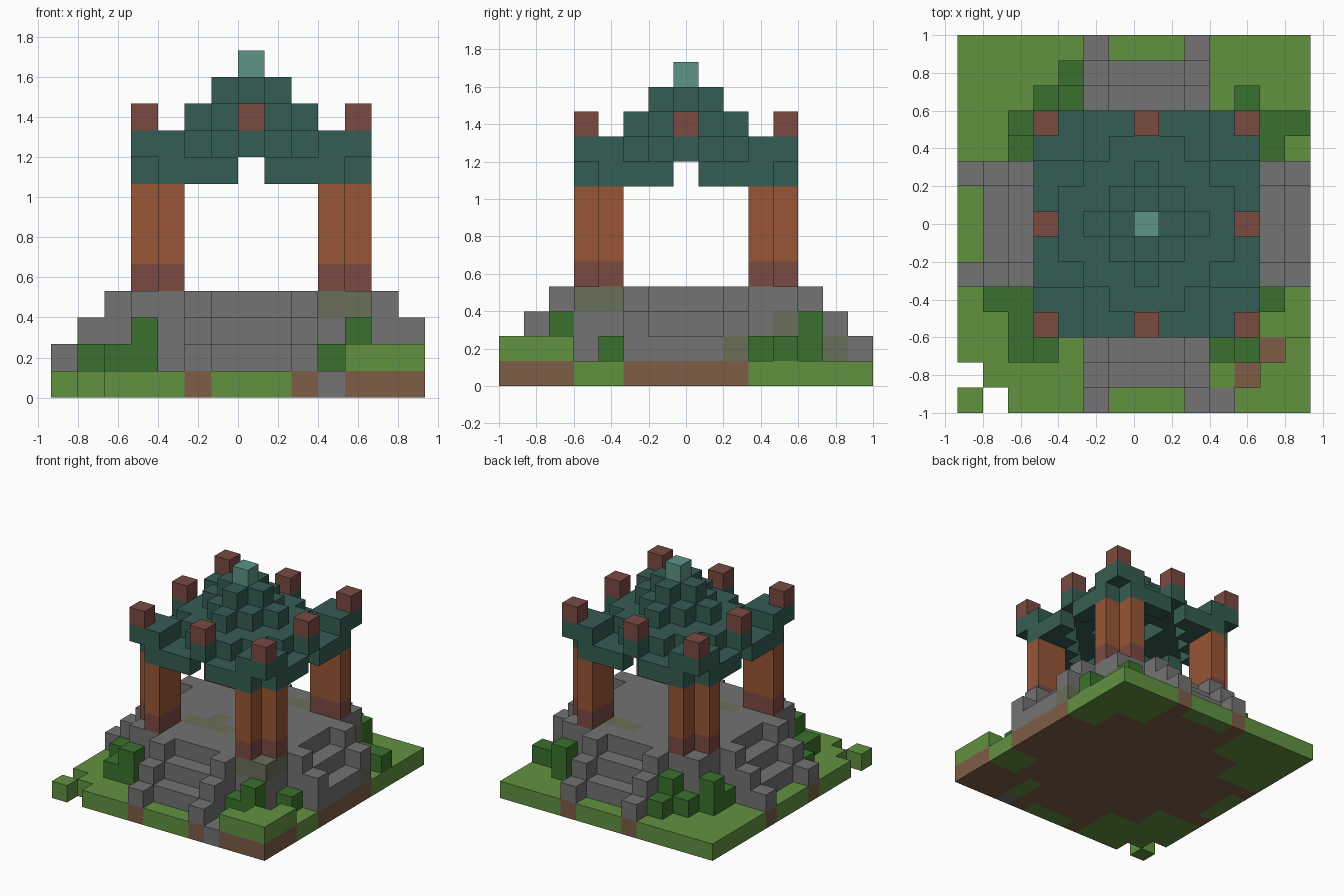
import bpy
import bmesh
from mathutils import Vector

cube = bpy.data.objects.get("Cube")
if cube:
    bpy.data.objects.remove(cube, do_unlink=True)

S = 2 / 15  # edge of one block


def linear(c):
    c /= 255
    return c / 12.92 if c <= 0.04045 else ((c + 0.055) / 1.055) ** 2.4


def material(name, *rgb):
    mat = bpy.data.materials.new(name)
    mat.use_nodes = True
    colour = [linear(c) for c in rgb] + [1]
    mat.diffuse_color = colour
    mat.node_tree.nodes["Principled BSDF"].inputs["Base Color"].default_value = colour
    return mat


MATS = {
    "grass": material("grass", 98, 145, 64),
    "bush": material("bush green", 58, 113, 46),
    "dirt": material("dirt brown", 125, 93, 70),
    "stone": material("stone grey", 115, 115, 115),
    "moss": material("mossy stone", 106, 110, 88),
    "wood": material("orange wood", 152, 86, 54),
    "red": material("dark red wood", 122, 74, 66),
    "teal": material("teal tiles", 53, 93, 83),
    "jade": material("light jade", 93, 148, 134),
}

# Blocks are keyed by (u, v, level), with u and v counted from the pavilion's middle
parts = {}
PLAN = [(u, v) for u in range(-7, 7) for v in range(-7, 8)]


def put(part, colour, u, v, level):
    parts.setdefault(part, {})[(u, v, level)] = colour


def far_near(u, v):
    return max(abs(u), abs(v)), min(abs(u), abs(v))


def stone_height(u, v):
    a, b = far_near(u, v)
    if a <= 4:
        return 3          # square platform
    if b == 2:
        return 8 - a      # stair rails
    if b < 2:
        return 7 - a      # stair treads
    return 0


def raised_bank(u, v):
    return u - v >= 11 and u >= 4 and v <= -5


# Ground slab, stone platform and raised grass corner
for u, v in PLAN:
    if (u, v) in ((-6, -7), (-7, -6)):
        continue
    h = stone_height(u, v)
    corner = u >= 4 and v <= -5
    put("ground", "dirt" if h or corner else "grass", u, v, 0)
    for level in range(1, h + 1):
        put("stone_platform", "stone", u, v, level)
    if raised_bank(u, v):
        put("grass_bank", "grass", u, v, 1)
parts["ground"][(3, -7, 0)] = "stone"

# Mossy stones
MOSS = [(3, -4, 3), (4, -4, 3), (4, -3, 3), (4, 4, 2), (2, 6, 1), (6, 2, 1),
        (-2, -2, 3), (-1, -2, 3), (0, -2, 3), (-1, -1, 3), (1, 3, 3), (2, 3, 3)]
for cell in MOSS:
    parts["stone_platform"][cell] = "moss"

# Bushes by height
BUSHES = {
    1: [(-3, 6), (-4, 5), (-5, 3), (5, 4), (6, 4), (5, 3), (5, -3), (3, -5),
        (-6, -3), (-5, -3), (-5, -4), (-5, -5)],
    2: [(-3, 5), (-5, 4), (4, 5), (4, -5), (-4, -5)],
}
for height, spots in BUSHES.items():
    for u, v in spots:
        for level in range(1, height + 1):
            put("bushes", "bush", u, v, level)

for u, v in PLAN:
    a, b = far_near(u, v)
    if a > 4:
        continue
    # Corner pillars with a notched outer corner
    if b == 3:
        for level in range(4, 8):
            put("pillars", "red" if level == 4 else "wood", u, v, level)
    # Eaves, lifted at the corners and the middle of each side
    if (a == 4 and 1 <= b <= 3) or (a == 3 and b >= 2):
        put("roof", "teal", u, v, 8)
    if a == 2 or (a == 3 and b <= 1) or (a == 4 and b == 0) or b >= 3:
        put("roof", "teal", u, v, 9)
    # Stepped crown
    if a == 1 or (a == 2 and b == 0):
        put("roof", "teal", u, v, 10)
    if a + b <= 1:
        put("roof", "teal", u, v, 11)
    # Eave posts
    if a == 4 and b in (0, 4):
        put("eave_posts", "red", u, v, 10)
put("roof_finial", "jade", 0, 0, 12)

# Make each part from the outer faces of its blocks
filled = {cell for cells in parts.values() for cell in cells}
AXES = [Vector((1, 0, 0)), Vector((0, 1, 0)), Vector((0, 0, 1))]

for part, cells in parts.items():
    bm = bmesh.new()
    names = sorted(set(cells.values()))
    for cell, colour in cells.items():
        middle = Vector(cell) + Vector((0.5, 0, 0.5))
        for n in range(3):
            for sign in (-1, 1):
                out = AXES[n] * sign
                if tuple(int(c) for c in Vector(cell) + out) in filled:
                    continue
                p, q = AXES[(n + 1) % 3] / 2, AXES[(n + 2) % 3] / 2 * sign
                centre = middle + out / 2
                corners = [centre - p - q, centre + p - q, centre + p + q, centre - p + q]
                face = bm.faces.new([bm.verts.new(c * S) for c in corners])
                face.material_index = names.index(colour)
    bmesh.ops.remove_doubles(bm, verts=bm.verts, dist=S / 100)
    mesh = bpy.data.meshes.new(part)
    bm.to_mesh(mesh)
    bm.free()
    for name in names:
        mesh.materials.append(MATS[name])
    bpy.context.collection.objects.link(bpy.data.objects.new(part, mesh))
